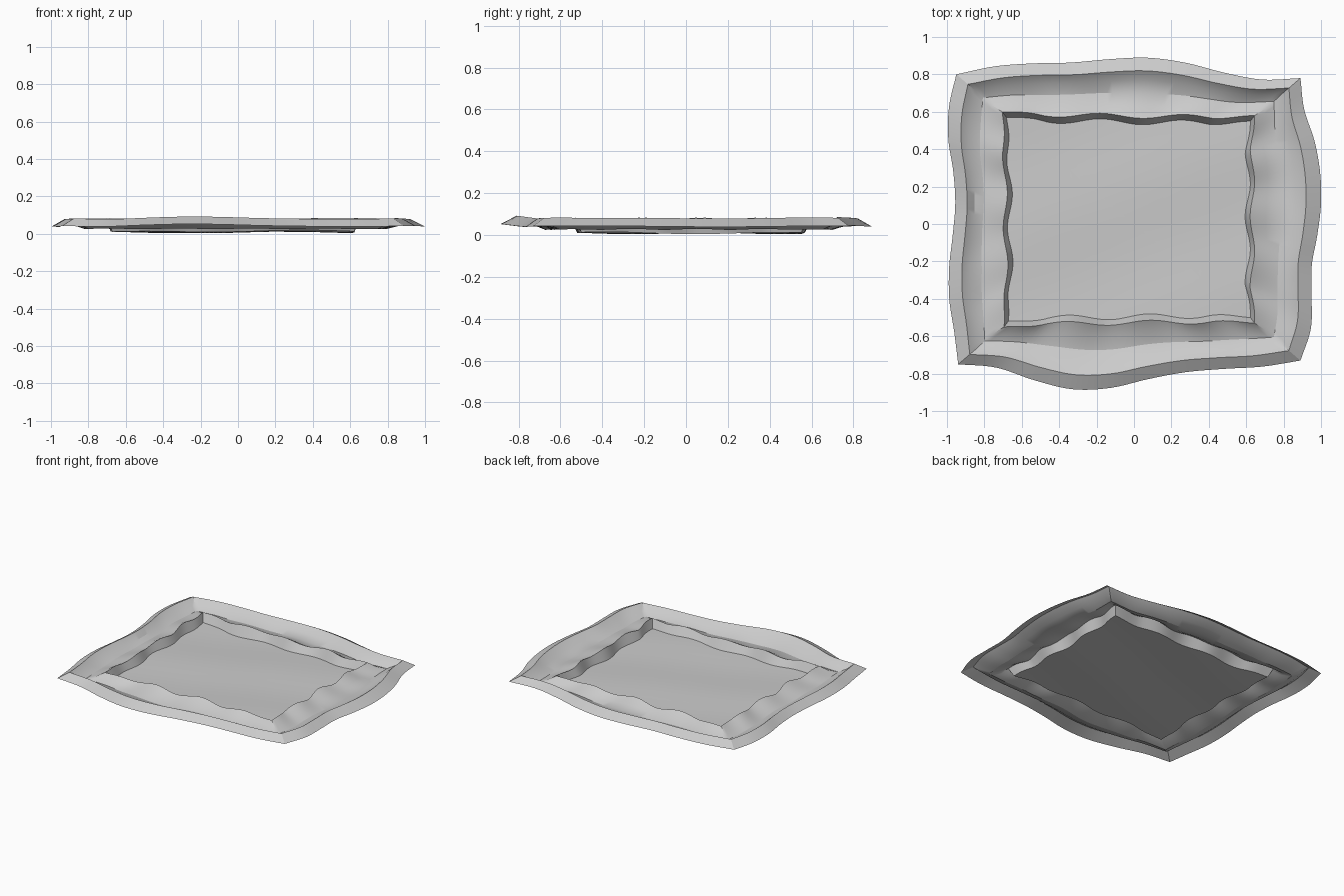
import bpy, bmesh, math
from mathutils import Vector

if "Cube" in bpy.data.objects:
    bpy.data.objects.remove(bpy.data.objects["Cube"], do_unlink=True)

# Grey material
grey = bpy.data.materials.new("light_grey")
grey.use_nodes = True
COLOUR = (0.6, 0.6, 0.6, 1)
grey.diffuse_color = COLOUR
grey.node_tree.nodes["Principled BSDF"].inputs["Base Color"].default_value = COLOUR

# Outer corners, counter-clockwise from the front left
CORNERS = [(-.94, -.75), (.89, -.73), (.89, .78), (-.95, .8)]

# Outward bulge of each outer edge, sampled evenly from corner to corner
BULGES = [
    [0, .02, .09, .14, .135, .09, .055, .04, .03, 0],      # front
    [0, .055, .06, .06, .09, .11, .105, .075, .02, 0],     # right
    [0, -.01, .025, .075, .1, .09, .07, .063, .045, 0],    # back
    [0, .04, .045, .02, .01, .025, .045, .045, .02, 0],    # left
]

# Cross-section from the rim to the floor:
# corner inset x, corner inset y, height, share of bulge, ripple depth
PROFILE = [
    (0, 0, .042, 1, 0),
    (.062, .053, .082, .83, 0),
    (.1, .085, .046, .65, 0),
    (.142, .125, .027, .4, .003),
    (.19, .165, .042, .15, .006),
    (.245, .2, .073, 0, .012),
    (.268, .23, .013, 0, .014),
]
STEPS = 54


def smooth_sample(values, t):
    """Catmull-Rom interpolation along a list."""
    f = t * (len(values) - 1)
    i = min(int(f), len(values) - 2)
    u = f - i
    b, c = values[i], values[i + 1]
    a = values[i - 1] if i else 2 * b - c
    d = values[i + 2] if i + 2 < len(values) else 2 * c - b
    return b + u * (c - a + u * (2*a - 5*b + 4*c - d + u * (3*b - a - 3*c + d))) / 2


def floor_height(x, y):
    return .012 + .004 * math.sin(7 * x + 2 * y) + .004 * math.sin(8 * y - 3 * x)


def ring_points(level):
    dx, dy, height, share, ripple = PROFILE[level]
    corners = [Vector((x - math.copysign(dx, x), y - math.copysign(dy, y)))
               for x, y in CORNERS]
    points = []
    for side in range(4):
        start, end = corners[side], corners[(side + 1) % 4]
        along = (end - start).normalized()
        outward = Vector((along.y, -along.x))
        for step in range(STEPS):
            t = step / STEPS
            fade = min(1, 6 * t, 6 * (1 - t))
            bulge = smooth_sample(BULGES[side], t)
            wave = math.sin(t * 6 * math.pi + side * 1.3)
            p = start.lerp(end, t) + outward * (bulge * share + fade * ripple * (wave - 1))
            z = height
            if level == len(PROFILE) - 1:
                z = floor_height(p.x, p.y)
            elif ripple:
                z += ripple * .8 * fade * math.sin(t * 8 * math.pi + side)
            else:
                # The rim lifts and dips with its bulge
                z += .12 * (bulge - .06) * (1 if side in (0, 3) else -.5) * fade
            points.append(Vector((p.x, p.y, z)))
    return points


def bridge(bm, outer, inner):
    n = len(outer)
    for i in range(n):
        j = (i + 1) % n
        bm.faces.new((outer[i], outer[j], inner[j], inner[i]))


def finish(bm, name):
    mesh = bpy.data.meshes.new(name)
    bm.normal_update()
    bm.to_mesh(mesh)
    bm.free()
    mesh.materials.append(grey)
    obj = bpy.data.objects.new(name, mesh)
    bpy.context.collection.objects.link(obj)
    bpy.ops.object.select_all(action="DESELECT")
    obj.select_set(True)
    bpy.context.view_layer.objects.active = obj
    bpy.ops.object.shade_smooth_by_angle(angle=math.radians(28))


# Wavy folded border
bm = bmesh.new()
loops = [[bm.verts.new(p) for p in ring_points(k)] for k in range(len(PROFILE))]
for outer, inner in zip(loops, loops[1:]):
    bridge(bm, outer, inner)
finish(bm, "wavy_border")

# Gently uneven floor panel
bm = bmesh.new()
edge = ring_points(len(PROFILE) - 1)
previous = None
RINGS = 14
for k in range(RINGS):
    s = 1 - k / RINGS
    loop = [bm.verts.new((p.x * s, p.y * s, floor_height(p.x * s, p.y * s))) for p in edge]
    if previous:
        bridge(bm, previous, loop)
    previous = loop
centre = bm.verts.new((0, 0, floor_height(0, 0)))
for i, v in enumerate(previous):
    bm.faces.new((v, previous[(i + 1) % len(previous)], centre))
finish(bm, "floor_panel")
